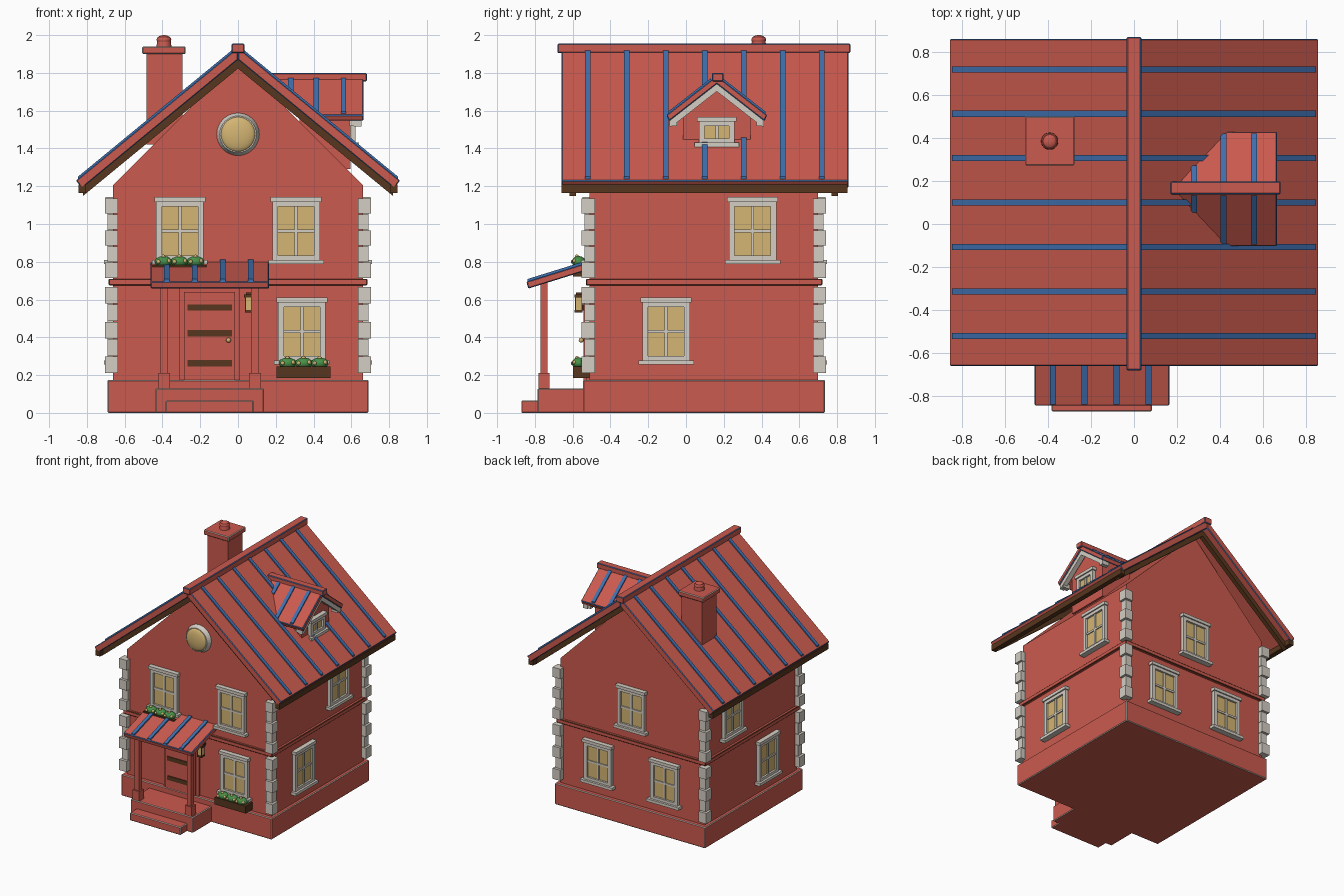
import bpy, bmesh, math
from mathutils import Matrix, Vector

cube = bpy.data.objects.get("Cube")
if cube:
    bpy.data.objects.remove(cube)


def material(name, r, g, b):
    m = bpy.data.materials.new(name)
    m.use_nodes = True
    m.diffuse_color = (r, g, b, 1)
    m.node_tree.nodes["Principled BSDF"].inputs["Base Color"].default_value = (r, g, b, 1)
    return m


RED = material("brick_red", .60, .103, .077)
STONE = material("pale_stone", .66, .62, .55)
GLOW = material("warm_glass", .66, .46, .17)
BLUE = material("seam_blue", .05, .16, .42)
BROWN = material("dark_wood", .095, .038, .013)
GREEN = material("leaf_green", .065, .28, .065)


def finish(name, bm, mats, edge=None, smooth=False):
    """Turn a bmesh into an object; edge gives a coloured bevel."""
    bmesh.ops.recalc_face_normals(bm, faces=bm.faces[:])
    for f in bm.faces:
        f.smooth = smooth
    mesh = bpy.data.meshes.new(name)
    bm.to_mesh(mesh)
    bm.free()
    for m in mats:
        mesh.materials.append(m)
    ob = bpy.data.objects.new(name, mesh)
    bpy.context.collection.objects.link(ob)
    if edge:
        mesh.materials.append(edge)
        mod = ob.modifiers.new("edge", "BEVEL")
        mod.width, mod.segments, mod.limit_method = .005, 1, "ANGLE"
        mod.material = len(mats)
    return ob


def boxes(name, parts, place=Matrix(), edge=None):
    """Boxes as (material, x range, y range, z range) in one object."""
    bm, mats = bmesh.new(), []
    for mat, *ranges in parts:
        if mat not in mats:
            mats.append(mat)
        size = [b - a for a, b in ranges]
        mid = [(a + b) / 2 for a, b in ranges]
        old = set(bm.faces)
        bmesh.ops.create_cube(bm, size=1, matrix=place @ Matrix.Translation(mid) @ Matrix.Diagonal((*size, 1)))
        for f in set(bm.faces) - old:
            f.material_index = mats.index(mat)
    return finish(name, bm, mats, edge)


def extrude(name, points, vec, mat, edge=None):
    """Solid made by sweeping a flat outline along a vector."""
    bm = bmesh.new()
    face = bm.faces.new([bm.verts.new(p) for p in points])
    new = bmesh.ops.extrude_face_region(bm, geom=[face], use_keep_orig=True)["geom"]
    bmesh.ops.translate(bm, vec=Vector(vec), verts=[v for v in new if isinstance(v, bmesh.types.BMVert)])
    return finish(name, bm, [mat], edge)


def ball(name, loc, radii, mat):
    bm = bmesh.new()
    bmesh.ops.create_uvsphere(bm, u_segments=20, v_segments=12, radius=1,
                              matrix=Matrix.Translation(loc) @ Matrix.Diagonal((*radii, 1)))
    return finish(name, bm, [mat], smooth=True)


def cone(name, loc, r1, r2, depth, mat, turn=0):
    bm = bmesh.new()
    bmesh.ops.create_cone(bm, cap_ends=True, segments=32, radius1=r1, radius2=r2, depth=depth,
                          matrix=Matrix.Translation(loc) @ Matrix.Rotation(turn, 4, "X"))
    return finish(name, bm, [mat])


def span(mid, width):
    return (mid - width / 2, mid + width / 2)


# Plinth, walls with gables, storey band
boxes("plinth", [(RED, (-.69, .69), (-.545, .735), (0, .175))], edge=STONE)
extrude("walls", [(-.663, -.51, .17), (.663, -.51, .17), (.663, -.51, 1.205), (0, -.51, 1.866), (-.663, -.51, 1.205)],
        (0, 1.21, 0), RED)
boxes("storey_band", [(RED, (-.685, .685), (-.53, .722), (.675, .71))], edge=BROWN)

# Corner stones, alternately long and short
stones = []
for base, step in ((.21, .092), (.715, .085)):
    for i in range(5):
        big = i % 2 == 0
        out, back = (.705, .07) if big else (.69, .055)
        z = (base + i * step, base + (i + 1) * step - .004)
        for s in (-1, 1):
            x = sorted((s * out, s * (out - back)))
            grow = out - .663
            for y in ((-.51 - grow, -.51 - grow + back), (.70 + grow - back, .70 + grow)):
                stones.append((STONE, x, y, z))
boxes("corner_stones", stones)


# Windows
def window(name, loc, turn, w=.25, h=.32, rows=2):
    t, d = .03, (-.028, .01)
    parts = [(GLOW, span(0, w - t), (-.012, .01), span(0, h - t)),
             (STONE, span(0, w + .045), (-.046, .01), (-h / 2 - .015, -h / 2 + .008)),
             (STONE, span(0, w + .02), (-.038, .01), (h / 2 - .005, h / 2 + .02)),
             (STONE, span(0, .016), (-.02, 0), span(0, h - t))]
    for s in (-1, 1):
        parts.append((STONE, span(s * (w - t) / 2, t), d, span(0, h)))
        parts.append((STONE, span(0, w), d, span(s * (h - t) / 2, t)))
    if rows == 2:
        parts.append((STONE, span(0, w - t), (-.02, 0), span(0, .016)))
    boxes(name, parts, Matrix.Translation(loc) @ Matrix.Rotation(math.radians(turn), 4, "Z"))


HIGH, LOW = .962, .43
window("front_window_upper_right", (-.308, -.51, HIGH), 0)
window("front_window_upper_left", (.308, -.51, HIGH), 0)
window("front_window_lower", (.338, -.51, LOW), 0)
window("back_window_upper", (0, .70, HIGH), 180)
for s, side in ((-1, "right"), (1, "left")):
    window("back_window_lower_" + side, (s * .305, .70, LOW), 180)
    window(side + "_window_upper", (s * .663, .353, HIGH), s * 90)
    window(side + "_window_lower", (s * .663, -.105, LOW), s * 90)
cone("round_window_frame", (0, -.525, 1.475), .115, .097, .04, STONE, math.pi / 2)
ball("round_window_glass", (0, -.54, 1.475), (.093, .025, .093), GLOW)


# Main roof
def roof_z(x):
    return 1.935 - .822 * x


def strip(name, s, x0, x1, low, high, y, width, mat):
    """Strip following the roof slope, offset from its top surface."""
    pts = [(x0, low), (x1, low), (x1, high), (x0, high)]
    extrude(name, [(s * x, y - width / 2, roof_z(x) + dz) for x, dz in pts], (0, width, 0), mat)


for s, side in ((-1, "right"), (1, "left")):
    pts = [(0, 1.935), (.858, 1.23), (.826, 1.19), (0, 1.87)]
    extrude("roof_" + side, [(s * x, -.66, z) for x, z in pts], (0, 1.52, 0), RED, BLUE)
    for i in range(7):
        strip("roof_seam_" + side, s, .035, .847, -.002, .012, -.52 + .2065 * i, .028, BLUE)
    for y in (-.6, .787):
        strip("rafter_" + side, s, 0, .82, -.112, -.064, y, .036, BROWN)
    boxes("eave_board_" + side, [(BROWN, sorted((s * .805, s * .845)), (-.66, .856), (1.165, 1.21))])
boxes("roof_ridge", [(RED, (-.034, .034), (-.68, .87), (1.905, 1.955))], edge=BLUE)

# Chimney
boxes("chimney", [(RED, (-.485, -.295), (.29, .48), (1.42, 1.905))])
boxes("chimney_cap", [(RED, (-.507, -.277), (.272, .5), (1.9, 1.94))], edge=STONE)
cone("chimney_pot", (-.392, .385, 1.96), .041, .033, .06, RED)
ball("chimney_pot_top", (-.392, .385, 1.975), (.039, .039, .025), RED)

# Dormer
DY = .163
extrude("dormer_body", [(.595, DY + y, z) for y, z in
                        ((-.178, 1.29), (.178, 1.29), (.178, 1.6), (0, 1.735), (-.178, 1.6))], (-.27, 0, 0), RED)
window("dormer_window", (.595, DY, 1.485), 90, .19, .125, 1)
for s in (-1, 1):
    def dz(y):
        return 1.785 - .78 * y
    extrude("dormer_roof", [(x, DY + s * y, dz(y)) for x, y in ((.18, 0), (.665, 0), (.665, .267), (.42, .267))],
            (0, -s * .015, -.032), RED, BLUE)
    for x, top in ((.28, .11), (.415, .258), (.558, .258)):
        pts = [(.03, -.002), (top, -.002), (top, .011), (.03, .011)]
        extrude("dormer_seam", [(x - .014, DY + s * y, dz(y) + h) for y, h in pts], (.028, 0, 0), BLUE)
    pts = [(0, -.035), (.25, -.035), (.25, -.075), (.235, -.083), (0, -.083)]
    extrude("dormer_gable_board", [(.615, DY + s * y, dz(y) + h) for y, h in pts], (.04, 0, 0), STONE)
    boxes("dormer_bracket", [(STONE, (.59, .65), span(DY + s * .228, .035), (1.52, 1.56))])
boxes("dormer_ridge", [(RED, (.17, .682), span(DY + .005, .06), (1.755, 1.8))], edge=BLUE)

# Porch
PX = -.15
boxes("porch_floor", [(RED, span(PX, .574), (-.785, -.5), (0, .13))], edge=STONE)
boxes("porch_step", [(RED, span(PX, .466), (-.872, -.77), (0, .065))], edge=STONE)
for s in (-1, 1):
    x = PX + s * .24
    boxes("porch_post", [(RED, span(x, .04), span(-.752, .038), (.13, .70)),
                         (RED, span(x, .062), span(-.752, .06), (.13, .21))])


def porch_z(y):
    return .695 + .31 * (y + .845)


extrude("porch_roof", [(PX - .312, y, porch_z(y) + h) for y, h in
                       ((-.845, 0), (-.5, 0), (-.5, -.04), (-.835, -.04))], (.627, 0, 0), RED, BLUE)
for i in range(4):
    extrude("porch_seam", [(-.391 + .148 * i, y, porch_z(y) + h) for y, h in
                           ((-.84, -.002), (-.505, -.002), (-.505, .012), (-.84, .012))], (.028, 0, 0), BLUE)

# Door
door = [(RED, span(PX, .32), (-.528, -.5), (.13, .665)), (RED, span(PX, .27), (-.542, -.5), (.135, .64))]
for z in (.262, .422, .558):
    door.append((BROWN, span(PX, .235), (-.548, -.5), span(z, .034)))
boxes("door", door, edge=None)
ball("door_knob", (-.05, -.555, .385), (.013, .013, .013), GLOW)

# Wall lantern
LX, LY = .057, -.568
boxes("lantern", [(GLOW, span(LX, .034), span(LY, .034), (.545, .615)),
                  (BROWN, span(LX, .05), span(LY, .046), (.612, .628)),
                  (BROWN, span(LX, .028), span(LY, .028), (.628, .638)),
                  (BROWN, span(LX, .042), span(LY, .042), (.532, .546)),
                  (BROWN, span(LX, .016), (LY, -.5), (.615, .627))]
      + [(BROWN, span(LX + a * .017, .006), span(LY + b * .017, .006), (.54, .615)) for a in (-1, 1) for b in (-1, 1)])

# Flower boxes
for cx, top in ((.347, .245), (-.31, .782)):
    boxes("flower_box", [(BROWN, span(cx, .285), (-.598, -.505), (top - .06, top))])
    for i in (-1, 0, 1):
        x = cx + i * .085
        ball("leaves", (x, -.568, top + .018), (.046, .036, .03), GREEN)
        for dx, dy, h in ((0, -.01, .045), (-.026, -.03, .03), (.028, -.022, .034)):
            ball("blossom", (x + dx, -.568 + dy, top + h - (.012 if dx else 0)), (.011, .011, .011), GLOW)
